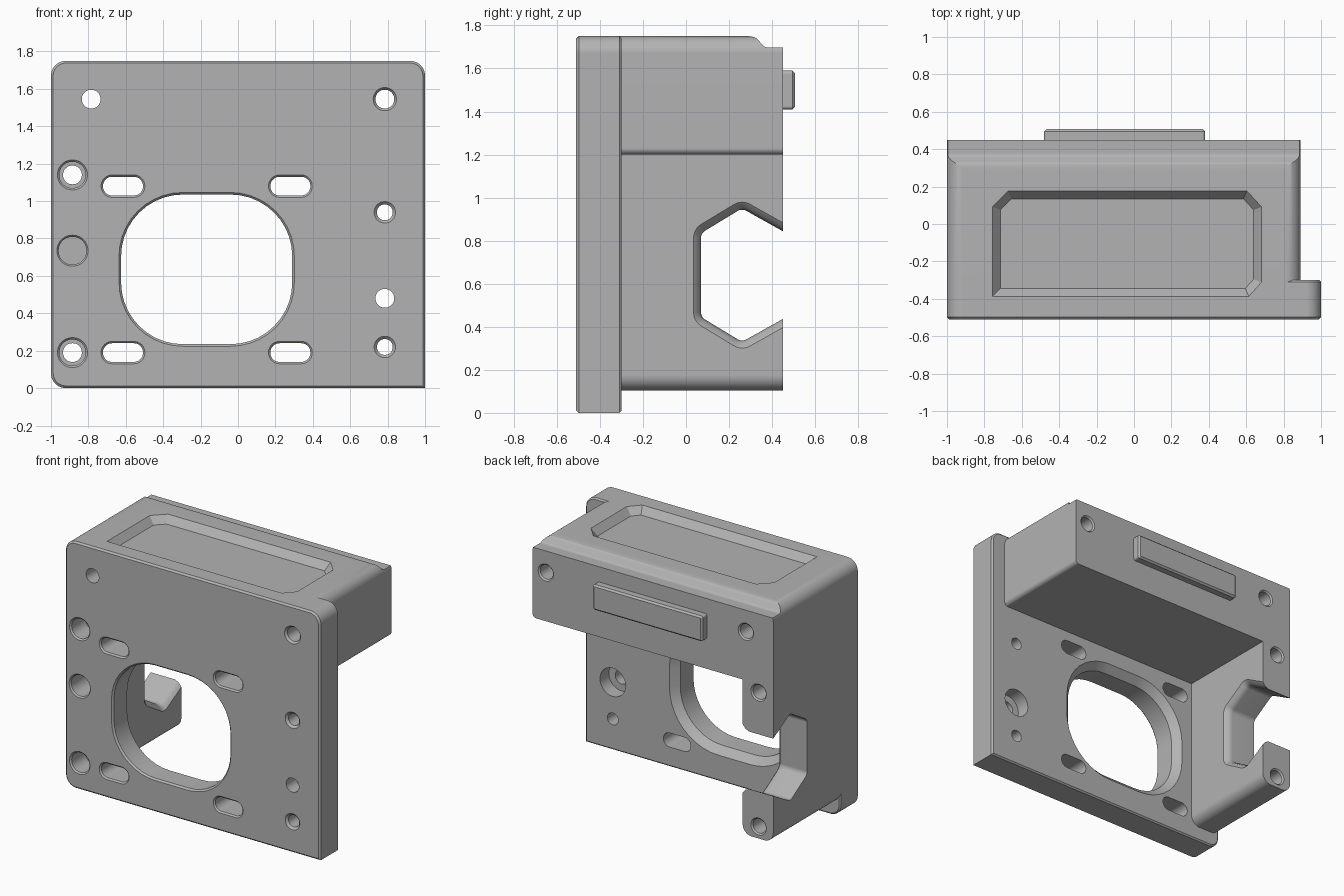
import bpy, bmesh, math
from mathutils import Vector

cube = bpy.data.objects.get("Cube")
if cube:
    bpy.data.objects.remove(cube, do_unlink=True)

grey = bpy.data.materials.new("grey")
grey.use_nodes = True
grey.diffuse_color = (0.45, 0.45, 0.45, 1)
grey.node_tree.nodes["Principled BSDF"].inputs["Base Color"].default_value = grey.diffuse_color

AXES = {"X": lambda a, b, d: (d, a, b),
        "Y": lambda a, b, d: (a, d, b),
        "Z": lambda a, b, d: (a, b, d)}


def outline(corners, grow=0, steps=10):
    """Counter-clockwise polygon with filleted corners (a, b, radius), grown by an offset."""
    pts, n = [], len(corners)
    for i, (a, b, r) in enumerate(corners):
        p = Vector((a, b))
        u = (Vector(corners[i - 1][:2]) - p).normalized()
        v = (Vector(corners[(i + 1) % n][:2]) - p).normalized()
        half = u.angle(v) / 2
        mid = (u + v).normalized()
        p = p - mid * grow / math.sin(half)
        if r == 0:
            pts.append(p)
            continue
        r = max(r + grow, 0.002)
        c = p + mid * r / math.sin(half)
        start = p + u * r / math.tan(half) - c
        end = p + v * r / math.tan(half) - c
        sweep = start.angle_signed(end)
        a0 = math.atan2(start.y, start.x)
        for k in range(steps + 1):
            t = a0 - sweep * k / steps
            pts.append(c + Vector((math.cos(t), math.sin(t))) * r)
    return pts


def rect(a0, a1, b0, b1, r):
    return [(a0, b0, r), (a1, b0, r), (a1, b1, r), (a0, b1, r)]


def loft(name, corners, axis, rings):
    """Solid through rings of (position along axis, outline growth)."""
    bm = bmesh.new()
    loops = [[bm.verts.new(AXES[axis](p.x, p.y, d)) for p in outline(corners, g)]
             for d, g in rings]
    n = len(loops[0])
    for lo, hi in zip(loops, loops[1:]):
        for i in range(n):
            j = (i + 1) % n
            bm.faces.new((lo[i], lo[j], hi[j], hi[i]))
    bm.faces.new(loops[0])
    bm.faces.new(loops[-1])
    bmesh.ops.recalc_face_normals(bm, faces=bm.faces)
    mesh = bpy.data.meshes.new(name)
    bm.to_mesh(mesh)
    bm.free()
    mesh.materials.append(grey)
    ob = bpy.data.objects.new(name, mesh)
    bpy.context.collection.objects.link(ob)
    return ob


def combine(target, other, operation):
    mod = target.modifiers.new("combine", "BOOLEAN")
    mod.operation, mod.solver, mod.object = operation, "EXACT", other
    bpy.context.view_layer.objects.active = target
    bpy.ops.object.modifier_apply(modifier=mod.name)
    bpy.data.objects.remove(other, do_unlink=True)


def cut(corners, axis, rings):
    combine(bracket, loft("cutter", corners, axis, rings), "DIFFERENCE")


def hole(x, z, rings):
    """Round hole along y from (y, radius) rings."""
    r = rings[0][1]
    cut(rect(x - r, x + r, z - r, z + r, r * 0.98), "Y", [(y, q - r) for y, q in rings])


FRONT, SEAT, BACK = -0.51, -0.30, 0.45

# Mounting plate with softened edges
bracket = loft("bracket", [(-1, 0, 0.08), (1, 0, 0), (1, 1.75, 0.08), (-1, 1.75, 0.08)], "Y",
               [(FRONT, -0.012), (FRONT + 0.012, 0), (SEAT - 0.01, 0), (SEAT, -0.01)])

# Upper block and side leg as one L-shaped solid
arm = loft("arm", [(-1, 0.105, 0.07), (-0.76, 0.105, 0.07), (-0.76, 1.2, 0),
                   (0.89, 1.2, 0.03), (0.89, 1.75, 0.08), (-1, 1.75, 0.08)],
           "Y", [(SEAT - 0.1, 0), (BACK, 0)])
combine(bracket, arm, "UNION")

# Lowered lip along the top back edge
cut([(0.28, 1.85, 0), (0.28, 1.752, 0), (0.325, 1.745, 0.04), (0.365, 1.698, 0.03),
     (0.6, 1.698, 0), (0.6, 1.85, 0)], "X", [(-1.2, 0), (1.2, 0)])

# Shallow tray on top with sloped walls and three clipped corners
cut([(-0.715, -0.345, 0), (0.595, -0.345, 0), (0.64, -0.295, 0), (0.64, 0.075, 0),
     (0.585, 0.135, 0), (-0.655, 0.135, 0), (-0.715, 0.075, 0)], "Z",
    [(1.70, 0), (1.75, 0.042), (1.80, 0.084)])

# Rounded window
cut(rect(-0.625, 0.29, 0.235, 1.035, 0.33), "Y",
    [(FRONT - 0.02, 0.03), (FRONT + 0.012, 0), (-0.35, 0), (-0.28, 0.07)])

# Four slots
for x in (-0.615, 0.28):
    for z in (0.19, 1.08):
        cut(rect(x - 0.107, x + 0.107, z - 0.05, z + 0.05, 0.049), "Y",
            [(FRONT - 0.02, 0.03), (FRONT + 0.01, 0), (SEAT + 0.05, 0)])

# Hexagonal opening in the leg, flared on the inner side
cut([(0.07, 0.835, 0.04), (0.07, 0.445, 0.04), (0.26, 0.33, 0.04),
     (0.6, 0.52, 0), (0.6, 0.76, 0), (0.26, 0.95, 0.04)], "X",
    [(-1.1, 0), (-0.81, 0), (-0.78, 0.012), (-0.76, 0.035), (-0.73, 0.07)])

# Bolt holes through the upper block
hole(-0.785, 1.545, [(-0.6, 0.05), (BACK - 0.01, 0.05), (0.5, 0.11)])
hole(0.785, 1.545, [(-0.52, 0.07), (-0.495, 0.05), (BACK - 0.01, 0.05), (0.5, 0.11)])

# Small holes through the plate
for z in (0.94, 0.22):
    hole(0.785, z, [(-0.52, 0.067), (-0.495, 0.042), (-0.25, 0.042)])
hole(0.785, 0.48, [(-0.6, 0.05), (-0.40, 0.05), (-0.40, 0.10), (-0.25, 0.10)])

# Recessed bolt holes through the leg and one blind hole between them
for z in (1.14, 0.19):
    hole(-0.885, z, [(-0.53, 0.10), (-0.50, 0.07), (-0.35, 0.07), (-0.35, 0.05),
                     (BACK - 0.01, 0.05), (0.5, 0.11)])
hole(-0.885, 0.735, [(-0.53, 0.10), (-0.50, 0.074), (-0.25, 0.074)])

# Raised bar on the back
bar = loft("back_bar", rect(-0.48, 0.38, 1.41, 1.59, 0.015), "Y",
           [(BACK - 0.02, 0), (0.495, 0), (0.507, -0.012)])

# Smooth fillets, flat main faces
for ob in (bracket, bar):
    bpy.ops.object.select_all(action="DESELECT")
    ob.select_set(True)
    bpy.context.view_layer.objects.active = ob
    bpy.ops.object.shade_smooth_by_angle(angle=math.radians(30))
    mod = ob.modifiers.new("even_normals", "WEIGHTED_NORMAL")
    mod.keep_sharp = True
